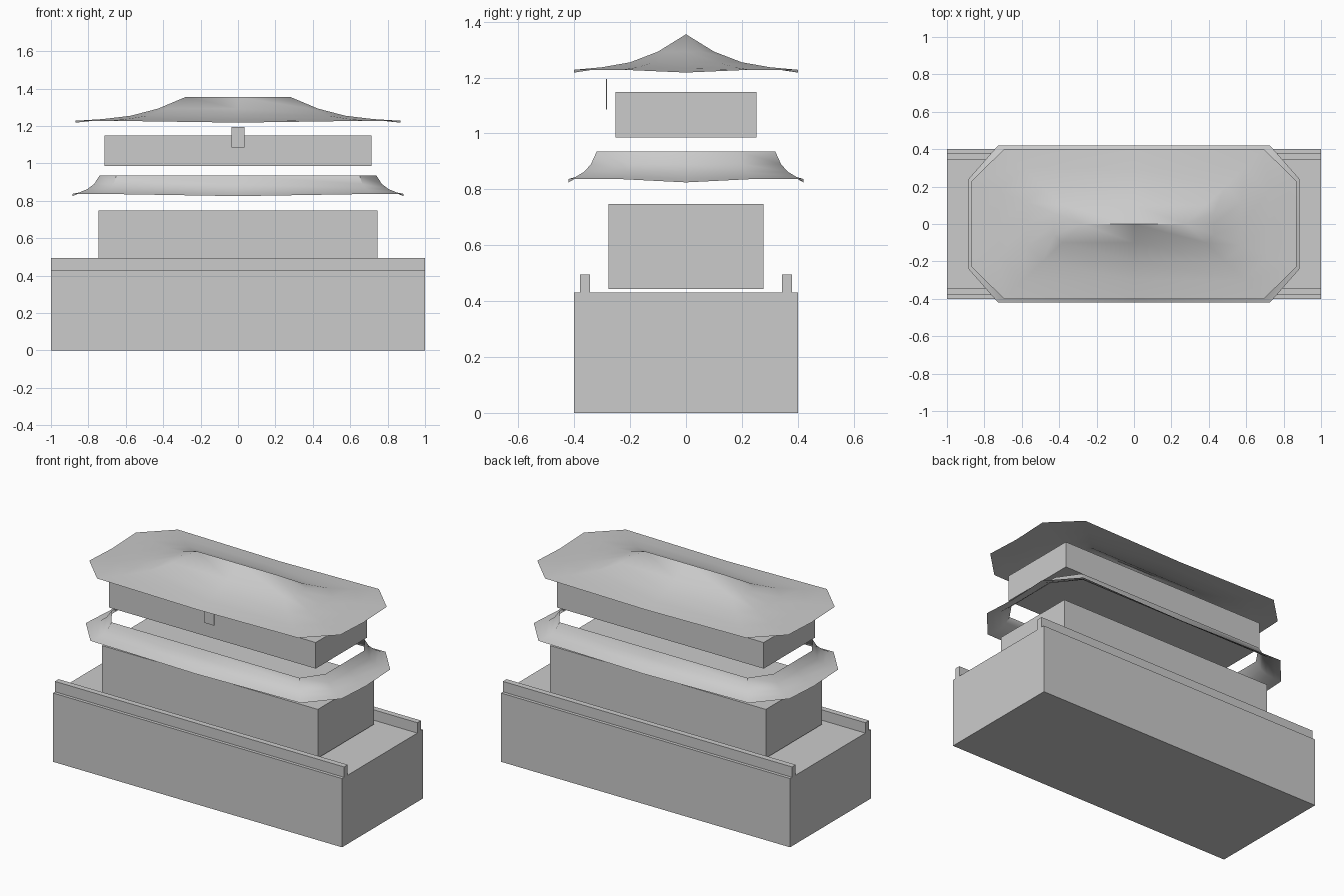
import bpy, bmesh

if "Cube" in bpy.data.objects:
    bpy.data.objects.remove(bpy.data.objects["Cube"])

stone = bpy.data.materials.new("light_grey")
stone.diffuse_color = (0.6, 0.6, 0.6, 1)
stone.use_nodes = True
stone.node_tree.nodes["Principled BSDF"].inputs["Base Color"].default_value = stone.diffuse_color


def add_object(name, bm, smooth=False):
    mesh = bpy.data.meshes.new(name)
    bm.to_mesh(mesh)
    bm.free()
    mesh.materials.append(stone)
    obj = bpy.data.objects.new(name, mesh)
    bpy.context.collection.objects.link(obj)
    if smooth:
        bpy.ops.object.select_all(action='DESELECT')
        obj.select_set(True)
        bpy.context.view_layer.objects.active = obj
        bpy.ops.object.shade_smooth_by_angle(angle=0.7)
    return obj


def box(name, x, y, z):
    """Box from (min, max) ranges on each axis."""
    bm = bmesh.new()
    bmesh.ops.create_cube(bm, size=1)
    for v in bm.verts:
        v.co = [r[0] if c < 0 else r[1] for r, c in zip((x, y, z), v.co)]
    return add_object(name, bm)


def roof(name, inner, outer, profile, lift):
    """Eight-sided curved roof sheet.
    inner/outer: (half x, half y, corner x, corner y); profile: (t, z) pairs.
    lift raises the corners of the eaves above the middle of each side."""
    bm = bmesh.new()
    rings = []
    for t, z in profile:
        hx, hy, cx, cy = (a + (b - a) * t for a, b in zip(inner, outer))
        up, down = z + lift * t ** 3, z - lift * t ** 3
        points = [(hx, 0, down), (hx, cy, up), (cx, hy, up), (0, hy, down),
                  (-cx, hy, up), (-hx, cy, up), (-hx, 0, down), (-hx, -cy, up),
                  (-cx, -hy, up), (0, -hy, down), (cx, -hy, up), (hx, -cy, up)]
        rings.append([bm.verts.new(p) for p in points])
    for a, b in zip(rings, rings[1:]):
        for i in range(12):
            j = (i + 1) % 12
            bm.faces.new((a[i], b[i], b[j], a[j]))
    bmesh.ops.remove_doubles(bm, verts=bm.verts, dist=0.0005)
    bmesh.ops.recalc_face_normals(bm, faces=bm.faces)
    if sum(f.normal.z for f in bm.faces) < 0:
        bmesh.ops.reverse_faces(bm, faces=bm.faces)
    return add_object(name, bm, smooth=True)


# Platform with a parapet along the front and back
box("platform", (-1, 1), (-0.4, 0.4), (0, 0.43))
for side, y in (("front", -0.362), ("back", 0.362)):
    box(side + "_parapet", (-1, 1), (y - 0.018, y + 0.018), (0.43, 0.495))

# Two hall storeys
box("lower_hall", (-0.747, 0.747), (-0.278, 0.278), (0.443, 0.748))
box("upper_hall", (-0.715, 0.715), (-0.253, 0.253), (0.985, 1.148))

# Thin name board hung in front of the upper hall
box("name_board", (-0.035, 0.035), (-0.287, -0.283), (1.085, 1.195))

# Lower skirt roof, open in the middle
roof("lower_roof", (0.74, 0.32, 0.65, 0.19), (0.885, 0.42, 0.727, 0.24),
     [(0, 0.935), (0.2, 0.89), (0.45, 0.862), (0.75, 0.842), (1, 0.831)], 0.006)

# Upper hipped roof rising to a straight ridge
roof("upper_roof", (0.28, 0, 0.28, 0), (0.868, 0.4, 0.695, 0.23),
     [(0, 1.355), (0.25, 1.293), (0.5, 1.254), (0.75, 1.235), (1, 1.223)], 0.005)
